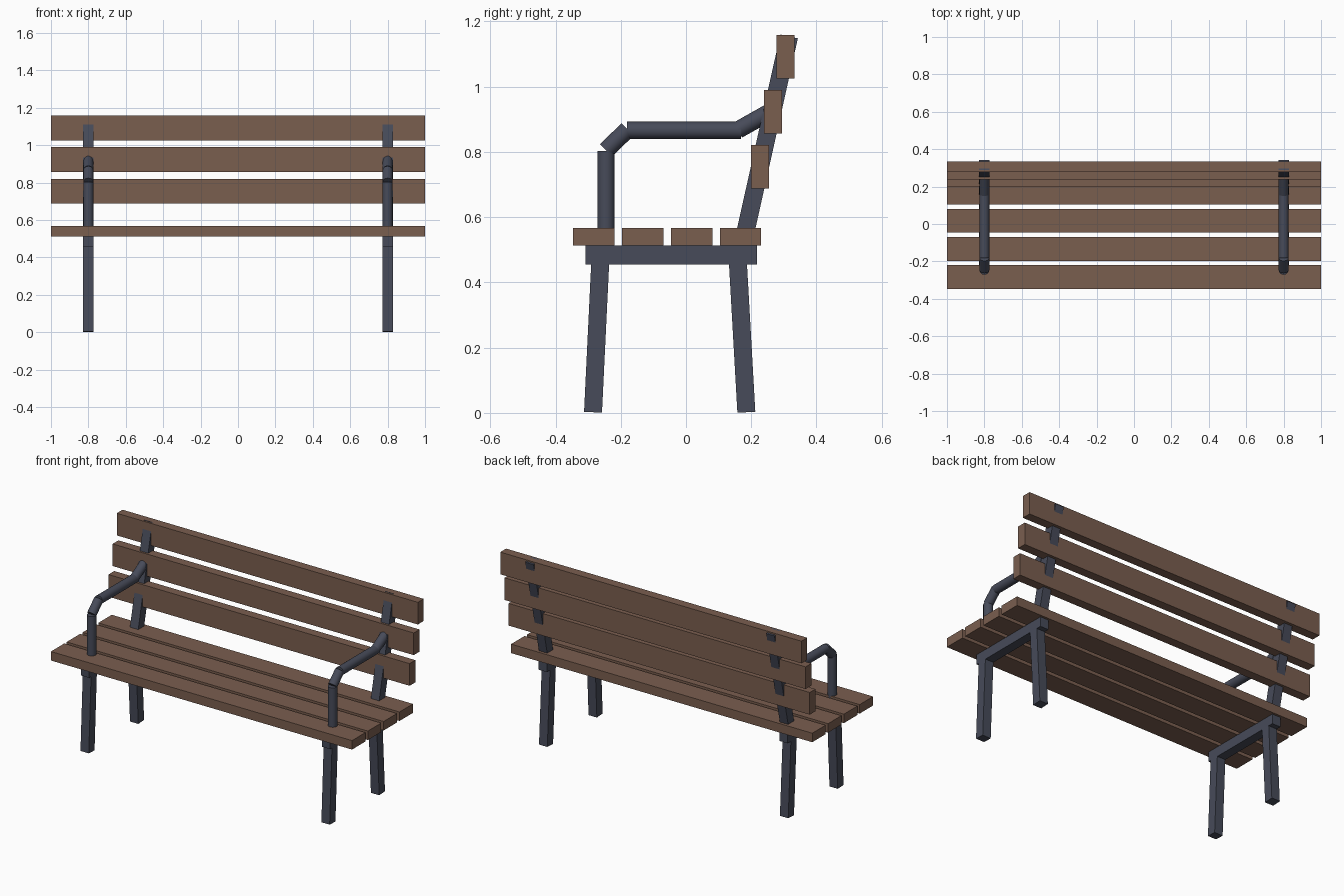
import bpy
from mathutils import Vector

if "Cube" in bpy.data.objects:
    bpy.data.objects.remove(bpy.data.objects["Cube"], do_unlink=True)


def make_material(name, rgb):
    mat = bpy.data.materials.new(name)
    mat.use_nodes = True
    mat.diffuse_color = (*rgb, 1)
    mat.node_tree.nodes["Principled BSDF"].inputs["Base Color"].default_value = (*rgb, 1)
    return mat


wood = make_material("brown_wood", (0.195, 0.112, 0.078))
metal = make_material("dark_grey_metal", (0.063, 0.07, 0.1))


def finish(name, mat):
    obj = bpy.context.object
    obj.name = name
    obj.data.materials.append(mat)
    return obj


def box(name, center, size, mat):
    bpy.ops.mesh.primitive_cube_add(size=1, location=center)
    obj = finish(name, mat)
    obj.scale = size
    return obj


def span(obj, start, end):
    """Turn an object's z axis along the line from start to end."""
    direction = end - start
    obj.location = (start + end) / 2
    # Tilt about x only, keeping the side faces square to x
    obj.rotation_euler = (Vector((0, 0, 1)).rotation_difference(direction)).to_euler()


def bar(name, x, start, end, width=0.055):
    a, b = Vector((x, *start)), Vector((x, *end))
    span(box(name, (0, 0, 0), (width, width, (b - a).length), metal), a, b)


def tube(name, x, start, end, radius=0.0265):
    a, b = Vector((x, *start)), Vector((x, *end))
    bpy.ops.mesh.primitive_cylinder_add(vertices=24, radius=radius, depth=(b - a).length)
    span(finish(name, metal), a, b)
    bpy.ops.object.shade_smooth_by_angle()


# Seat slats
for i in range(4):
    box(f"seat_slat_{i + 1}", (0, -0.283 + 0.15 * i, 0.54), (2, 0.127, 0.054), wood)

# Backrest slats, stepped back as they rise
for i in range(3):
    box(f"back_slat_{i + 1}", (0, 0.227 + 0.0393 * i, 0.754 + 0.169 * i),
        (2, 0.055, 0.133), wood)

# Metal frames with armrests
arm_parts = {
    "arm_upright": ((-0.245, 0.54), (-0.245, 0.803)),
    "arm_corner": ((-0.245, 0.805), (-0.179, 0.869)),
    "arm_rest": ((-0.181, 0.866), (0.168, 0.866)),
    "arm_back_link": ((0.159, 0.867), (0.262, 0.925)),
}
for side, x in (("left", 0.8), ("right", -0.8)):
    box(f"{side}_seat_rail", (x, -0.0455, 0.484), (0.055, 0.525, 0.058), metal)
    bar(f"{side}_front_leg", x, (-0.285, 0.002), (-0.262, 0.48))
    bar(f"{side}_rear_leg", x, (0.185, 0.002), (0.158, 0.48))
    bar(f"{side}_back_post", x, (0.169, 0.495), (0.316, 1.154))
    for part, (start, end) in arm_parts.items():
        tube(f"{side}_{part}", x, start, end)
